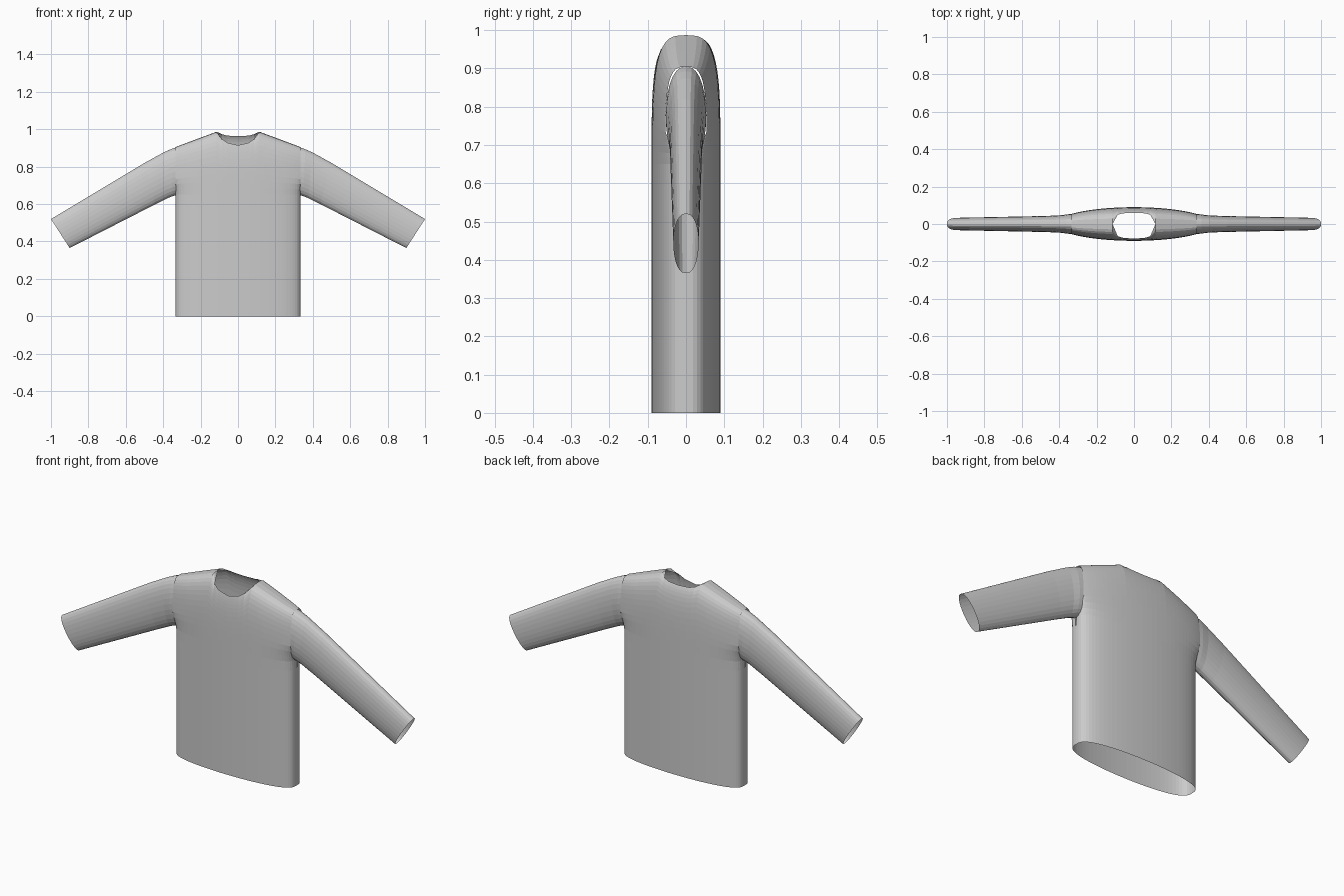
import bpy, bmesh, math
from mathutils import Vector

if "Cube" in bpy.data.objects:
    bpy.data.objects.remove(bpy.data.objects["Cube"], do_unlink=True)

GREY = (0.6, 0.6, 0.6, 1)
cloth = bpy.data.materials.new("grey_cloth")
cloth.use_nodes = True
cloth.diffuse_color = GREY
cloth.node_tree.nodes["Principled BSDF"].inputs["Base Color"].default_value = GREY

WIDTH, DEPTH, ARCH = 0.335, 0.09, 0.65
NECK = WIDTH * math.sin(math.radians(20))
SHOULDER = [(0, 0.987), (NECK, 0.987), (0.2, 0.955), (0.36, 0.895)]
NECK_FRONT = [(0, 0.915), (0.058, 0.928), (0.088, 0.95), (NECK, 0.987)]
NECK_BACK = [(0, 0.963), (0.058, 0.966), (0.088, 0.974), (NECK, 0.987)]


def lookup(points, x):
    """Linear interpolation along a short profile."""
    for (x0, v0), (x1, v1) in zip(points, points[1:]):
        if x <= x1:
            return v0 + (v1 - v0) * (x - x0) / (x1 - x0)
    return points[-1][1]


def grid_faces(bm, rows, closed=False):
    for a, b in zip(rows, rows[1:]):
        n = len(a)
        for i in range(n if closed else n - 1):
            j = (i + 1) % n
            bm.faces.new((a[i], a[j], b[j], b[i]))


def finish(bm, name):
    bmesh.ops.remove_doubles(bm, verts=bm.verts, dist=0.0004)
    bmesh.ops.recalc_face_normals(bm, faces=bm.faces)
    mesh = bpy.data.meshes.new(name)
    bm.to_mesh(mesh)
    bm.free()
    mesh.materials.append(cloth)
    obj = bpy.data.objects.new(name, mesh)
    bpy.context.collection.objects.link(obj)
    return obj


def torso_depth(angle, x, z):
    """Half depth: blunt oval below, widening to meet the sleeves above."""
    low = DEPTH * max(math.cos(angle), 0) ** 0.65
    high = DEPTH * math.sqrt(1 - (x / 0.42) ** 2)
    k = min(max((z - 0.63) / 0.11, 0), 1)
    k = k * k * (3 - 2 * k)
    return low + (high - low) * k


# Torso: front and back panels curving over the shoulders, open neck and hem
bm = bmesh.new()
STEPS = 14
for side, neckline in ((-1, NECK_FRONT), (1, NECK_BACK)):
    columns = []
    for c in range(-18, 19):
        angle = math.radians(c * 5)
        x = WIDTH * math.sin(angle)
        top = lookup(SHOULDER, abs(x))
        end = lookup(neckline, abs(x)) if abs(c) < 4 else top
        limit = (end - ARCH) / (top - ARCH)
        column = [(0, 1), (0.6, 1)]
        for s in range(STEPS + 1):
            t = limit * math.sin(math.pi / 2 * s / STEPS)
            column.append((ARCH + t * (top - ARCH), max(1 - t ** 4, 0) ** 0.3))
        columns.append([bm.verts.new((x, side * f * torso_depth(angle, x, z), z))
                        for z, f in column])
    grid_faces(bm, columns)
finish(bm, "torso")

# Sleeves: oval rings given by upper point, lower point and half depth
RINGS = [((0.325, 0.905), (0.325, 0.65), 0.053),
         ((0.36, 0.893), (0.35, 0.642), 0.052),
         ((0.40, 0.875), (0.375, 0.632), 0.047),
         ((0.50, 0.82), (0.44, 0.60), 0.043),
         ((1.0, 0.52), (0.90, 0.365), 0.033)]
SIDES = 28
for name, sign in (("left_sleeve", 1), ("right_sleeve", -1)):
    bm = bmesh.new()
    rows = []
    for up, low, depth in RINGS:
        up, low = Vector((up[0], 0, up[1])), Vector((low[0], 0, low[1]))
        row = []
        for i in range(SIDES):
            a = math.tau * i / SIDES
            s = math.sin(a)
            p = (up + low) / 2 + (up - low) / 2 * math.cos(a)
            p.y = depth * math.copysign(abs(s) ** 0.85, s)
            p.x *= sign
            row.append(bm.verts.new(p))
        rows.append(row)
    grid_faces(bm, rows, closed=True)
    finish(bm, name)
